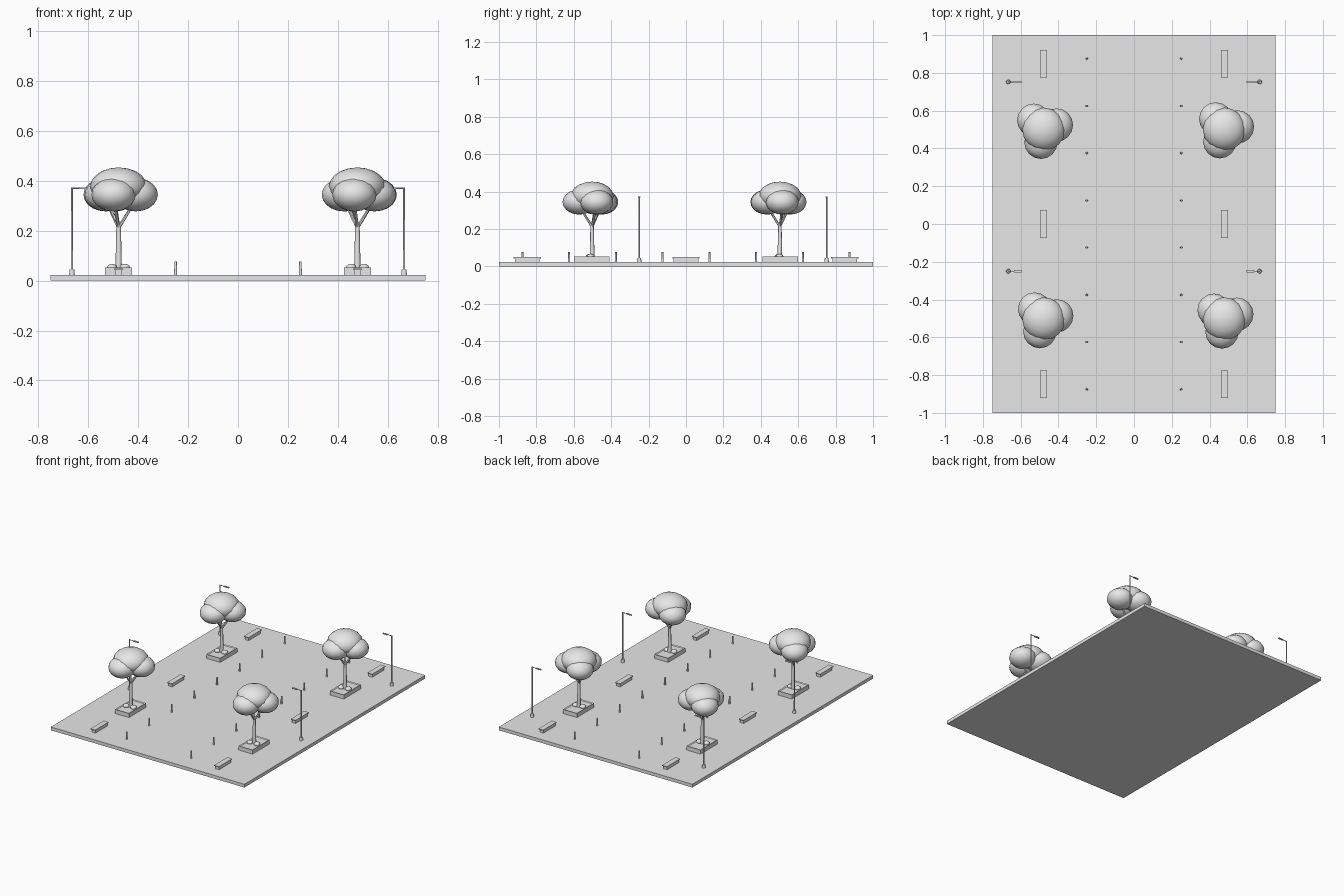
import bpy, bmesh, math
from mathutils import Vector, Matrix

if "Cube" in bpy.data.objects:
    bpy.data.objects.remove(bpy.data.objects["Cube"])

GROUND = 0.023
grey = bpy.data.materials.new("plain grey")
grey.diffuse_color = (0.8, 0.8, 0.8, 1)
grey.use_nodes = True
grey.node_tree.nodes["Principled BSDF"].inputs["Base Color"].default_value = grey.diffuse_color


def finish(name, bm, smooth=False):
    bmesh.ops.recalc_face_normals(bm, faces=bm.faces)
    me = bpy.data.meshes.new(name)
    bm.to_mesh(me)
    bm.free()
    me.materials.append(grey)
    for p in me.polygons:
        p.use_smooth = smooth
    ob = bpy.data.objects.new(name, me)
    bpy.context.collection.objects.link(ob)
    if smooth:
        bpy.ops.object.select_all(action='DESELECT')
        ob.select_set(True)
        bpy.context.view_layer.objects.active = ob
        bpy.ops.object.shade_smooth_by_angle(angle=math.radians(50))
    return ob


def box(bm, centre, size):
    m = Matrix.Translation(centre) @ Matrix.Diagonal((*size, 1))
    return bmesh.ops.create_cube(bm, size=1, matrix=m)["verts"]


def rod(bm, a, b, r1, r2, sides=8):
    a, b = Vector(a), Vector(b)
    d = b - a
    m = Matrix.Translation((a + b) / 2) @ d.to_track_quat('Z', 'Y').to_matrix().to_4x4()
    bmesh.ops.create_cone(bm, cap_ends=True, segments=sides, radius1=r1,
                          radius2=r2, depth=d.length, matrix=m)


def blob(bm, centre, r, rz, u=16, v=10):
    m = Matrix.Translation(centre) @ Matrix.Diagonal((r, r, rz, 1))
    bmesh.ops.create_uvsphere(bm, u_segments=u, v_segments=v, radius=1, matrix=m)


def planter(x, y):
    # box with a recessed soil bed
    bm = bmesh.new()
    box(bm, (x, y, (GROUND + 0.052) / 2), (0.108, 0.19, 0.052 - GROUND))
    bm.faces.ensure_lookup_table()
    top = max(bm.faces, key=lambda f: f.calc_center_median().z)
    bmesh.ops.inset_region(bm, faces=[top], thickness=0.01)
    for v in top.verts:
        v.co.z -= 0.005
    finish("planter", bm)
    # low mounds beside the trunk
    bm = bmesh.new()
    for dx, dy in ((-0.026, -0.01), (0.026, -0.005)):
        blob(bm, (x + dx, y + dy, 0.053), 0.021, 0.014, 10, 6)
    finish("planter_mounds", bm, True)


def tree(x, y, turn):
    dirs = [math.radians(turn + 120 * k) for k in range(3)]
    # trunk and three branches
    bm = bmesh.new()
    rod(bm, (x, y, 0.045), (x, y, 0.225), 0.013, 0.009)
    for a in dirs:
        c, s = math.cos(a), math.sin(a)
        rod(bm, (x, y, 0.212), (x + 0.06 * c, y + 0.06 * s, 0.305), 0.007, 0.005, 6)
    finish("tree_trunk", bm, True)
    # crown: one high cushion over three lower ones
    bm = bmesh.new()
    blob(bm, (x, y, 0.376), 0.114, 0.077)
    for a in dirs:
        blob(bm, (x + 0.071 * math.cos(a), y + 0.071 * math.sin(a), 0.344), 0.088, 0.067)
    finish("tree_crown", bm, True)


def bench(x, y):
    bm = bmesh.new()
    box(bm, (x, y, (GROUND + 0.043) / 2), (0.028, 0.132, 0.043 - GROUND))
    box(bm, (x, y, 0.046), (0.037, 0.147, 0.006))
    finish("bench", bm)


def lamp(x, y, side):
    bm = bmesh.new()
    rod(bm, (x, y, GROUND), (x, y, 0.045), 0.012, 0.010, 10)
    rod(bm, (x, y, 0.045), (x, y, 0.373), 0.0045, 0.0035)
    inward = -side
    rod(bm, (x, y, 0.37), (x + inward * 0.04, y, 0.37), 0.0025, 0.0025, 6)
    box(bm, (x + inward * 0.05, y, 0.37), (0.038, 0.011, 0.006))
    finish("street_lamp", bm, True)


# paved ground slab
bm = bmesh.new()
box(bm, (0, 0, GROUND / 2), (1.5, 2, GROUND))
finish("paving_slab", bm)

# planted trees
for sx, sy, turn in ((-1, 1, 18), (1, 1, 10), (-1, -1, 13), (1, -1, 20)):
    planter(sx * 0.479, sy * 0.505)
    tree(sx * 0.478, sy * 0.502, turn)

for side in (-1, 1):
    for y in (-0.848, 0, 0.848):
        bench(side * 0.479, y)
    for y in (-0.25, 0.752):
        lamp(side * 0.665, y, side)
    # row of bollards
    for k in range(8):
        y = -0.875 + 0.25 * k
        bm = bmesh.new()
        rod(bm, (side * 0.25, y, GROUND), (side * 0.25, y, 0.076), 0.006, 0.005, 10)
        finish("bollard", bm, True)
